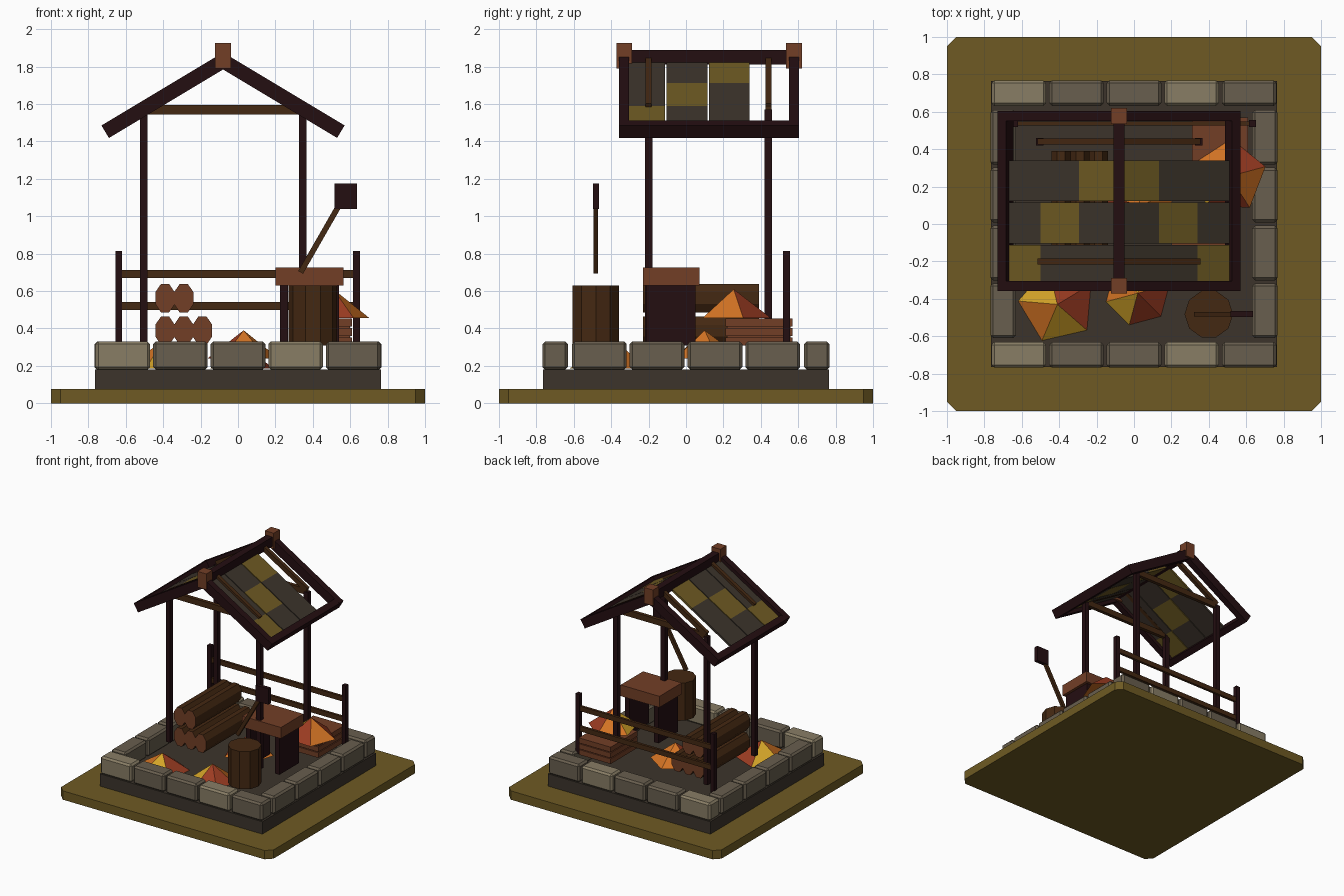
import bpy, bmesh, math
from mathutils import Matrix, Vector

if "Cube" in bpy.data.objects:
    bpy.data.objects.remove(bpy.data.objects["Cube"])


def make_mat(name, rgb):
    m = bpy.data.materials.new(name)
    lin = [(c / 255 / 12.92) if c < 11 else ((c / 255 + 0.055) / 1.055) ** 2.4 for c in rgb]
    m.diffuse_color = (*lin, 1)
    m.use_nodes = True
    m.node_tree.nodes["Principled BSDF"].inputs["Base Color"].default_value = m.diffuse_color
    return m


OLIVE = make_mat("moss olive", (110, 90, 35))
EARTH = make_mat("dark earth", (60, 52, 43))
STONE = make_mat("stone", (104, 94, 78))
PALE = make_mat("pale stone", (136, 125, 101))
DARK = make_mat("dark timber", (36, 14, 17))
BROWN = make_mat("brown wood", (68, 40, 18))
RED = make_mat("red wood", (114, 62, 38))
ORANGE = make_mat("orange leaf", (212, 116, 36))
RUST = make_mat("rust leaf", (156, 60, 34))
YELLOW = make_mat("yellow leaf", (212, 164, 40))


def finish(name, bm, mats):
    bmesh.ops.recalc_face_normals(bm, faces=bm.faces)
    me = bpy.data.meshes.new(name)
    bm.to_mesh(me)
    bm.free()
    for m in mats:
        me.materials.append(m)
    ob = bpy.data.objects.new(name, me)
    bpy.context.collection.objects.link(ob)
    return ob


def box(name, centre, size, mat, rot_y=0.0, bevel=0.0):
    bm = bmesh.new()
    bmesh.ops.create_cube(bm, size=1)
    bmesh.ops.scale(bm, vec=size, verts=bm.verts)
    if bevel:
        bmesh.ops.bevel(bm, geom=bm.edges[:], offset=bevel, segments=1, affect='EDGES')
    bm.transform(Matrix.Translation(centre) @ Matrix.Rotation(rot_y, 4, 'Y'))
    return finish(name, bm, [mat])


def span(name, x, y, z, mat, bevel=0.0):
    """Box given by its (min, max) along each axis."""
    lo, hi = Vector((x[0], y[0], z[0])), Vector((x[1], y[1], z[1]))
    return box(name, (lo + hi) / 2, hi - lo, mat, 0, bevel)


def prism(name, sides, centre, radii, height, axis, mats, turn=0.0):
    """Elliptic prism along 'Z' or 'Y'; the end caps take the second material."""
    bm = bmesh.new()
    bmesh.ops.create_cone(bm, cap_ends=True, segments=sides, radius1=1, radius2=1, depth=height)
    for f in bm.faces:
        f.material_index = 1 if abs(f.normal.z) > 0.9 else 0
    bm.transform(Matrix.Rotation(turn, 4, 'Z'))
    bm.transform(Matrix.Diagonal((radii[0], radii[1], 1, 1)))
    if axis == 'Y':
        bm.transform(Matrix.Rotation(math.pi / 2, 4, 'X'))
    bm.transform(Matrix.Translation(centre))
    return finish(name, bm, mats)


def leaf_pile(name, centre, r, h, start, colours):
    """Low cone whose side faces each take one leaf colour."""
    bm = bmesh.new()
    n = len(colours)
    c = Vector(centre)
    ring = [bm.verts.new(c + Vector((r * math.cos(a), r * math.sin(a), 0)))
            for a in (math.radians(start + 360 * i / n) for i in range(n))]
    apex = bm.verts.new(c + Vector((0, 0, h)))
    for i in range(n):
        bm.faces.new((ring[i], ring[(i + 1) % n], apex)).material_index = colours[i]
    bm.faces.new(ring[::-1])
    return finish(name, bm, [ORANGE, RUST, YELLOW])


# ground plate with cut corners
bm = bmesh.new()
bmesh.ops.create_cube(bm, size=2)
upright = [e for e in bm.edges if abs(e.verts[0].co.z - e.verts[1].co.z) > 1]
bmesh.ops.bevel(bm, geom=upright, offset=0.05, segments=1, affect='EDGES')
bm.transform(Matrix.Translation((0, 0, 0.0375)) @ Matrix.Diagonal((1, 1, 0.0375, 1)))
finish("ground_plate", bm, [OLIVE])

# earth floor and the stone border
span("earth_floor", (-0.765, 0.765), (-0.765, 0.765), (0.07, 0.18), EARTH)
for s, side in ((-1, "front"), (1, "back")):
    for i in range(5):
        x = -0.616 + 0.308 * i
        box(f"{side}_stone_{i}", (x, s * 0.7, 0.255), (0.292, 0.136, 0.152),
            PALE if i in (0, 3) else STONE, 0, 0.015)
for s, side in ((-1, "left"), (1, "right")):
    for i in range(4):
        box(f"{side}_stone_{i}", (s * 0.7, -0.4635 + 0.309 * i, 0.255),
            (0.136, 0.293, 0.152), STONE, 0, 0.015)

G = 0.31  # level of the feet of the furniture

# roof geometry: distance d from the ridge line, side s
CX, RIDGE, SLOPE, CY = -0.08, 1.83, 0.6, 0.122
ANG = math.atan(SLOPE)
COS = math.cos(ANG)


def sloped(name, s, d0, d1, y, width, thick, mat, lift=0.0):
    d = (d0 + d1) / 2
    box(name, (CX + s * d, y, RIDGE - SLOPE * d + lift),
        ((d1 - d0) / COS, width, thick), mat, s * ANG)


# shelter frame: posts, tie beams and inner rafters
for y, row in ((-0.2, "front"), (0.44, "back")):
    for s, side in ((-1, "left"), (1, "right")):
        x = CX + s * 0.425
        span(f"{row}_{side}_post", (x - 0.02, x + 0.02), (y - 0.02, y + 0.02), (G, 1.57), DARK)
        sloped(f"{row}_{side}_inner_rafter", s, 0, 0.425, y, 0.032, 0.04, BROWN, 0.01)
    span(f"{row}_tie_beam", (CX - 0.425, CX + 0.425), (y - 0.015, y + 0.015), (1.545, 1.595), BROWN)

# roof border: outer rafters, eaves, ridge and ridge caps
for s, side in ((-1, "left"), (1, "right")):
    for y, row in ((-0.332, "front"), (0.577, "back")):
        sloped(f"{row}_{side}_outer_rafter", s, 0, 0.63, y, 0.055, 0.078, DARK)
    sloped(f"{side}_eave_beam", s, 0.585, 0.63, CY, 0.96, 0.076, DARK)
span("ridge_beam", (CX - 0.03, CX + 0.03), (-0.36, 0.605), (1.81, 1.89), DARK)
for y, row in ((-0.33, "front"), (0.577, "back")):
    span(f"{row}_ridge_cap", (CX - 0.042, CX + 0.042), (y - 0.042, y + 0.042), (1.79, 1.925), RED)

# roof tiles: three strips per slope with a diagonal of olive tiles
rows = (0.02, 0.21, 0.415, 0.60)
strips = ((-0.31, -0.113), (-0.105, 0.115), (0.123, 0.34))
for s, side in ((-1, "left"), (1, "right")):
    for j, (y0, y1) in enumerate(strips):
        for i in range(3):
            sloped(f"{side}_roof_tile_{j}_{i}", s, rows[i], rows[i + 1], (y0 + y1) / 2,
                   y1 - y0, 0.018, OLIVE if i + j == 2 else EARTH)

# back fence
for x, side in ((-0.637, "left"), (0.633, "right")):
    span(f"fence_post_{side}", (x - 0.018, x + 0.018), (0.519, 0.556), (G, 0.815), DARK)
for z, level in ((0.52, "lower"), (0.692, "upper")):
    span(f"fence_rail_{level}", (-0.65, 0.645), (0.527, 0.549), (z - 0.021, z + 0.021), BROWN)

# log stack: three below, two above
for k, (x, z) in enumerate([(-0.39, 0.388), (-0.29, 0.388), (-0.19, 0.388),
                            (-0.39, 0.562), (-0.29, 0.562)]):
    prism(f"log_{k}", 8, (x, 0.08, z), (0.056, 0.083), 0.62, 'Y', [BROWN, RED], math.pi / 8)

# work table
span("table_top", (0.2, 0.565), (-0.23, 0.072), (0.63, 0.725), RED)
for x, side in ((0.245, "left"), (0.52, "right")):
    span(f"table_{side}_panel", (x - 0.021, x + 0.021), (-0.215, 0.05), (G, 0.64), DARK)

# chopping block and the axe above it
prism("chopping_block", 10, (0.4, -0.482, (G + 0.63) / 2), (0.13, 0.13), 0.63 - G, 'Z',
      [BROWN, BROWN], math.pi / 10)
a, b = Vector((0.335, -0.482, 0.7)), Vector((0.57, -0.482, 1.11))
box("axe_handle", (a + b) / 2, (0.03, 0.024, (b - a).length), BROWN,
    math.atan2(b.x - a.x, b.z - a.z))
span("axe_head", (0.515, 0.635), (-0.498, -0.466), (1.04, 1.175), DARK)

# slatted crate
span("crate_core", (0.32, 0.6), (0.22, 0.56), (G, 0.44), RED)
for k in range(3):
    z = G + 0.05 * k
    span(f"crate_slats_{k}", (0.31, 0.61), (0.21, 0.57), (z, z + 0.043), RED)

# leaf piles
leaf_pile("crate_leaf_pile", (0.51, 0.255, 0.455), 0.2, 0.155, 15, (1, 0, 2, 1, 0))
leaf_pile("front_left_leaf_pile", (-0.41, -0.43, 0.185), 0.21, 0.14, -113, (2, 1, 1, 2, 0))
leaf_pile("front_middle_leaf_pile", (0.02, -0.37, 0.185), 0.175, 0.14, -165, (2, 1, 1, 0, 2, 0))
leaf_pile("middle_leaf_pile", (0.03, 0.1, 0.24), 0.2, 0.15, 20, (0, 0, 1, 0, 0))
